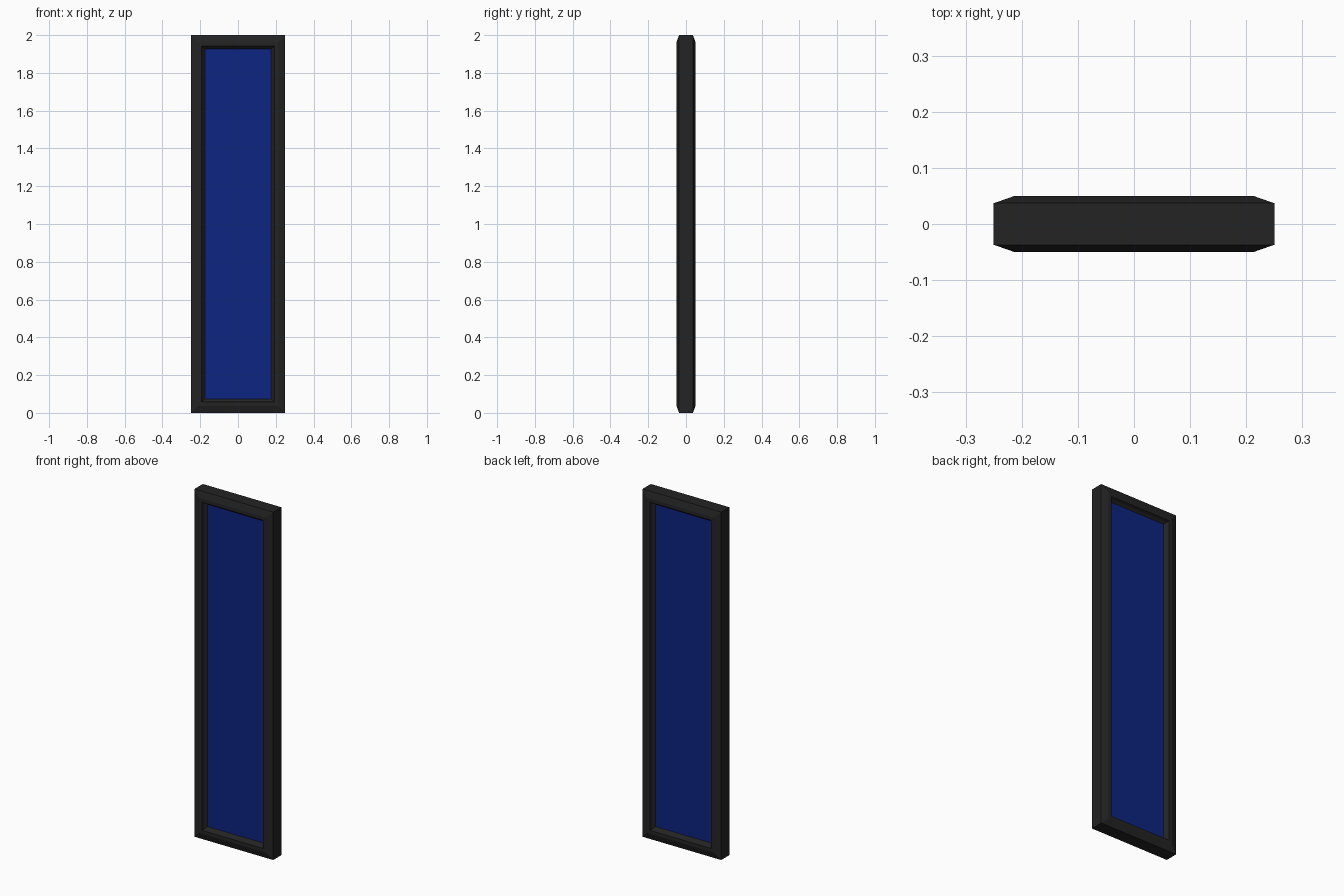
import bpy, bmesh

cube = bpy.data.objects.get("Cube")
if cube:
    bpy.data.objects.remove(cube, do_unlink=True)

WIDTH, HEIGHT = 0.5, 2.0


def material(name, color):
    m = bpy.data.materials.new(name)
    m.use_nodes = True
    m.diffuse_color = color
    m.node_tree.nodes["Principled BSDF"].inputs["Base Color"].default_value = color
    return m


def make_object(name, bm, mat):
    bmesh.ops.recalc_face_normals(bm, faces=bm.faces)
    mesh = bpy.data.meshes.new(name)
    bm.to_mesh(mesh)
    bm.free()
    mesh.materials.append(mat)
    obj = bpy.data.objects.new(name, mesh)
    bpy.context.collection.objects.link(obj)
    return obj


def rectangle(bm, inset, y):
    """Corner loop of the outline, inset evenly on all sides."""
    x, low, high = WIDTH / 2 - inset, inset, HEIGHT - inset
    return [bm.verts.new((px, y, pz))
            for px, pz in ((-x, low), (x, low), (x, high), (-x, high))]


charcoal = material("charcoal", (0.017, 0.017, 0.017, 1))
blue = material("deep blue", (0.004, 0.018, 0.22, 1))

# Frame: mitred moulding with bevelled rim and a sloped inner lip on both faces
half_profile = [(0, 0.037), (0.037, 0.05), (0.057, 0.05), (0.063, 0.036), (0.074, 0.025)]
profile = [(i, -y) for i, y in half_profile] + [(i, y) for i, y in reversed(half_profile)]
bm = bmesh.new()
loops = [rectangle(bm, inset, y) for inset, y in profile]
for a, b in zip(loops, loops[1:] + loops[:1]):
    for k in range(4):
        n = (k + 1) % 4
        bm.faces.new((a[k], a[n], b[n], b[k]))
make_object("frame", bm, charcoal)

# Panel: flat slab seated in the frame, seen from both sides
bm = bmesh.new()
front, back = (rectangle(bm, 0.072, y) for y in (-0.025, 0.025))
bm.faces.new(front)
bm.faces.new(back)
for k in range(4):
    n = (k + 1) % 4
    bm.faces.new((front[k], front[n], back[n], back[k]))
make_object("panel", bm, blue)
